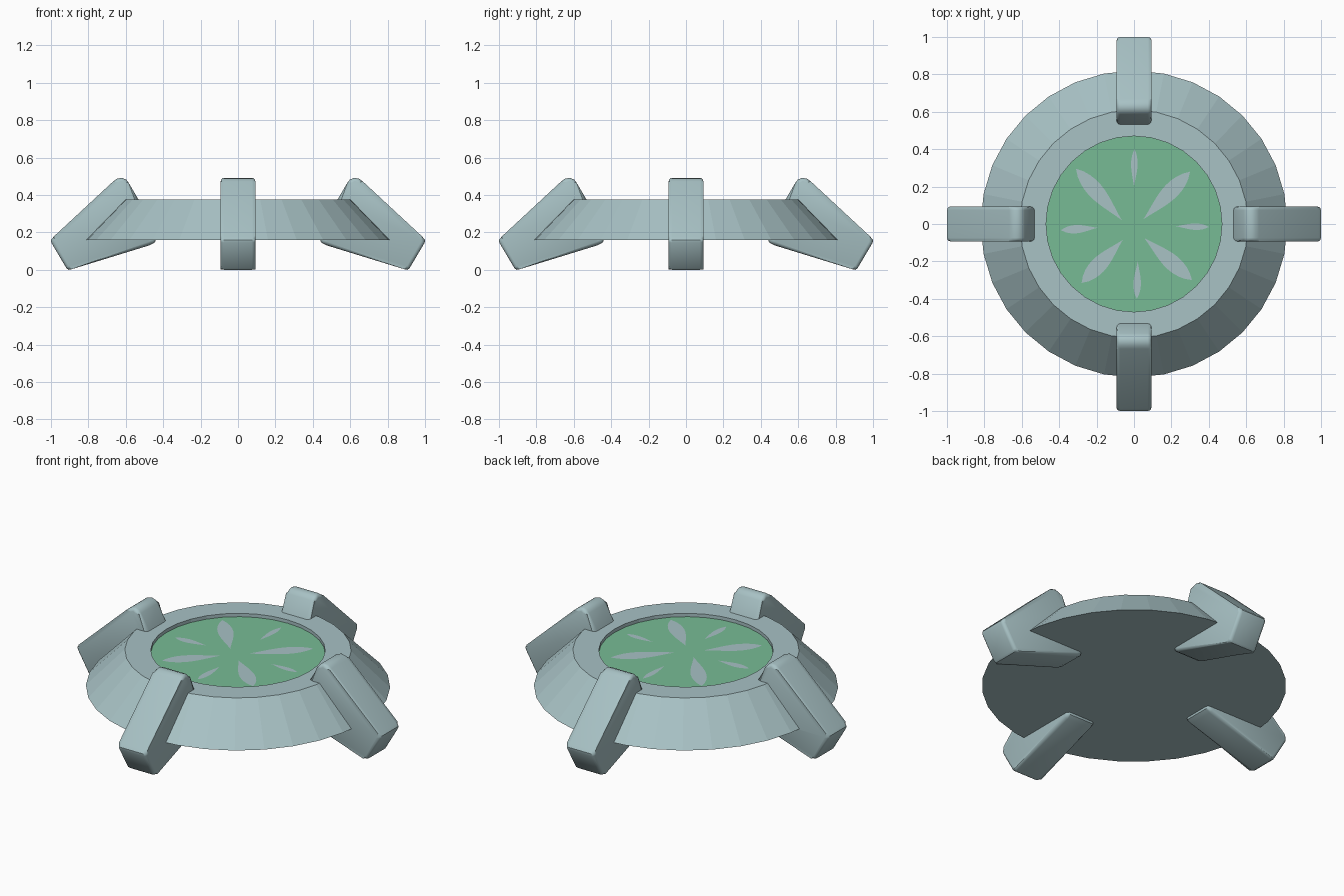
import bpy, bmesh, math
from mathutils import Matrix, Vector

if "Cube" in bpy.data.objects:
    bpy.data.objects.remove(bpy.data.objects["Cube"])


def material(name, rgb):
    m = bpy.data.materials.new(name)
    m.diffuse_color = (*rgb, 1.0)
    m.use_nodes = True
    m.node_tree.nodes["Principled BSDF"].inputs["Base Color"].default_value = m.diffuse_color
    return m


METAL = material("pale blue grey", (0.392, 0.539, 0.558))
GREEN = material("soft green", (0.185, 0.500, 0.300))
FLOOR_Z = 0.355


def make_object(name, bm, *mats):
    me = bpy.data.meshes.new(name)
    bmesh.ops.recalc_face_normals(bm, faces=bm.faces)
    bm.to_mesh(me)
    bm.free()
    for m in mats:
        me.materials.append(m)
    ob = bpy.data.objects.new(name, me)
    bpy.context.collection.objects.link(ob)
    return ob


# Body: 32-sided cone with a shallow round recess, green recess floor
bm = bmesh.new()
SIDES = 32
rings = []
for r, z in [(0.82, 0.16), (0.61, 0.375), (0.47, 0.375), (0.47, FLOOR_Z)]:
    rings.append([bm.verts.new((r * math.cos(a), r * math.sin(a), z))
                  for a in (2 * math.pi * i / SIDES for i in range(SIDES))])
for lo, hi in zip(rings, rings[1:]):
    for i in range(SIDES):
        j = (i + 1) % SIDES
        bm.faces.new((lo[i], lo[j], hi[j], hi[i]))
bm.faces.new(rings[0][::-1])
floor = bm.faces.new(rings[-1])
floor.material_index = 1
make_object("base_body", bm, METAL, GREEN)

# Painted petals on the recess floor: inner point, outer point, width
petals = [
    (0.05, 0.025, 0.30, 0.28, 0.085), (-0.065, 0.02, -0.31, 0.295, 0.085),
    (-0.06, -0.085, -0.28, -0.315, 0.085), (0.055, -0.075, 0.31, -0.30, 0.085),
    (0.0, 0.20, 0.003, 0.40, 0.035), (0.02, -0.20, 0.015, -0.40, 0.04),
    (-0.195, -0.02, -0.39, -0.033, 0.045), (0.225, -0.012, 0.40, -0.016, 0.035),
]
bm = bmesh.new()
N = 10
for x0, y0, x1, y1, w in petals:
    a, b = Vector((x0, y0, FLOOR_Z + 0.003)), Vector((x1, y1, FLOOR_Z + 0.003))
    d = b - a
    side = Vector((-d.y, d.x, 0)).normalized()
    left, right = [], []
    for k in range(1, N):
        t = k / N
        h = 0.5 * w * math.sin(math.pi * t ** 1.4) ** 0.8
        left.append(a + d * t + side * h)
        right.append(a + d * t - side * h)
    outline = [a] + right + [b] + left[::-1]
    bm.faces.new([bm.verts.new(p) for p in outline])
make_object("floor_petals", bm, METAL)

# Clamp legs: side profile (radius, height) extruded, rounded along its rims
profile = [(0.998, 0.145), (1.0, 0.16), (0.985, 0.178), (0.668, 0.472),
           (0.648, 0.487), (0.622, 0.492), (0.598, 0.483), (0.585, 0.466),
           (0.53, 0.372), (0.50, 0.25), (0.44, 0.165), (0.443, 0.148),
           (0.47, 0.132), (0.89, 0.003), (0.905, 0.0), (0.917, 0.008)]
HALF = 0.093
for n, name in enumerate(["right_leg", "back_leg", "left_leg", "front_leg"]):
    bm = bmesh.new()
    near = [bm.verts.new((r, -HALF, z)) for r, z in profile]
    far = [bm.verts.new((r, HALF, z)) for r, z in profile]
    caps = [bm.faces.new(near), bm.faces.new(far[::-1])]
    for i in range(len(profile)):
        j = (i + 1) % len(profile)
        bm.faces.new((near[i], far[i], far[j], near[j]))
    rims = [e for f in caps for e in f.edges]
    bmesh.ops.bevel(bm, geom=rims, offset=0.02, segments=3, profile=0.5,
                    affect='EDGES', clamp_overlap=True)
    bm.transform(Matrix.Rotation(n * math.pi / 2, 4, 'Z'))
    leg = make_object(name, bm, METAL)
    bpy.ops.object.select_all(action='DESELECT')
    leg.select_set(True)
    bpy.context.view_layer.objects.active = leg
    bpy.ops.object.shade_smooth_by_angle(angle=math.radians(35))
